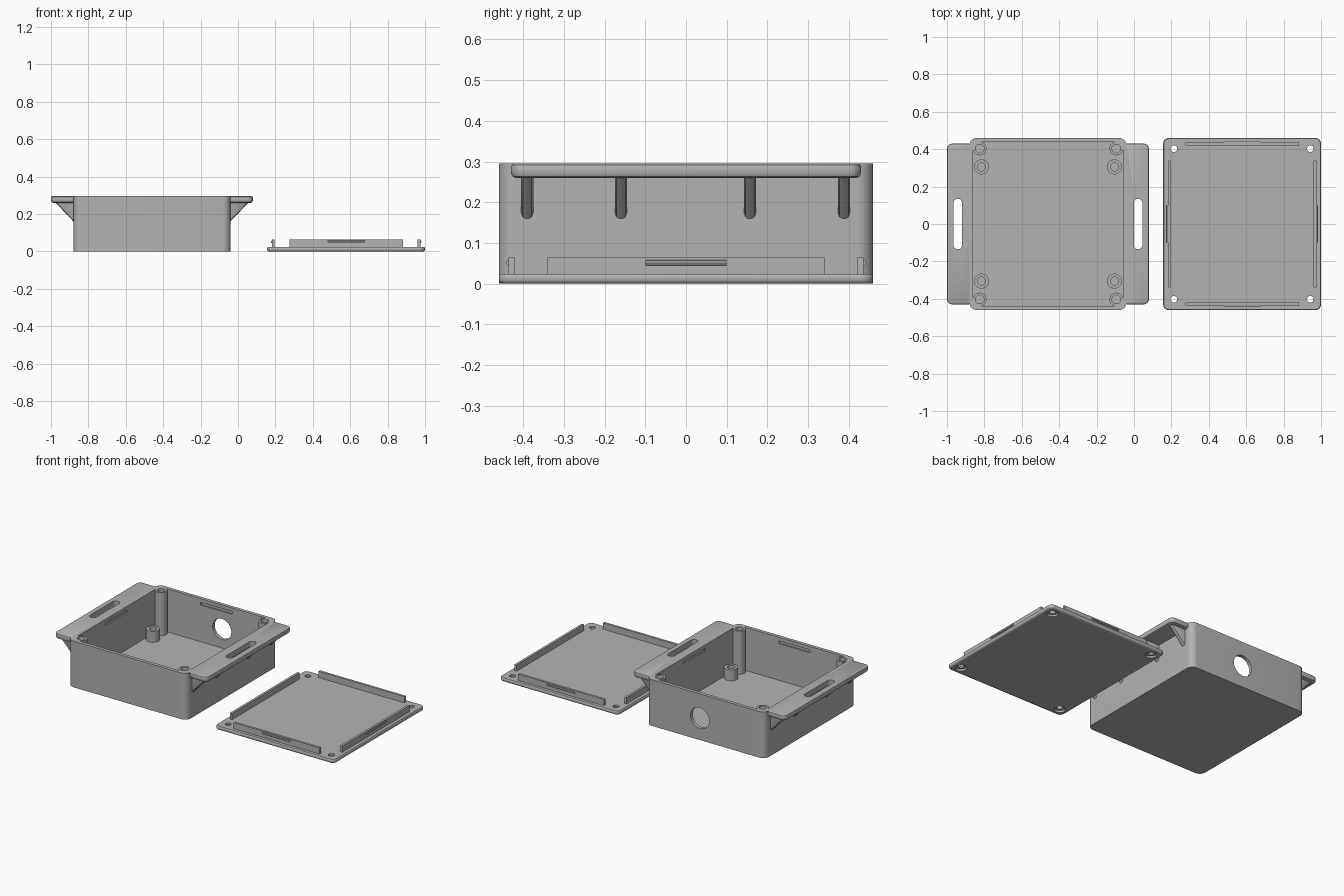
import bpy, bmesh, math

if "Cube" in bpy.data.objects:
    bpy.data.objects.remove(bpy.data.objects["Cube"])

grey = bpy.data.materials.new("matte grey")
grey.diffuse_color = (0.45, 0.45, 0.45, 1)
grey.use_nodes = True
grey.node_tree.nodes["Principled BSDF"].inputs["Base Color"].default_value = grey.diffuse_color


def make(name, bm):
    bmesh.ops.recalc_face_normals(bm, faces=bm.faces)
    mesh = bpy.data.meshes.new(name)
    bm.to_mesh(mesh)
    bm.free()
    mesh.materials.append(grey)
    ob = bpy.data.objects.new(name, mesh)
    bpy.context.collection.objects.link(ob)
    return ob


def loft(bm, rings):
    """Skin closed rings of equal length and cap both ends."""
    vs = [[bm.verts.new(p) for p in ring] for ring in rings]
    n = len(vs[0])
    for a, b in zip(vs, vs[1:]):
        for i in range(n):
            bm.faces.new((a[i], a[(i + 1) % n], b[(i + 1) % n], b[i]))
    bm.faces.new(vs[0][::-1])
    bm.faces.new(vs[-1])


def rounded(bm, cx, cy, w, d, r, layers, seg=8):
    """Rounded rectangle stacked through (inset, z) layers."""
    rings = []
    for inset, z in layers:
        q = r - inset
        ring = []
        for k, (sx, sy) in enumerate(((1, 1), (-1, 1), (-1, -1), (1, -1))):
            for i in range(seg + 1):
                a = math.pi / 2 * (k + i / seg)
                ring.append((cx + sx * (w / 2 - r) + q * math.cos(a),
                             cy + sy * (d / 2 - r) + q * math.sin(a), z))
        rings.append(ring)
    loft(bm, rings)


def cyl(bm, x, y, r, z0, z1, n=32):
    loft(bm, [[(x + r * math.cos(2 * math.pi * i / n), y + r * math.sin(2 * math.pi * i / n), z)
               for i in range(n)] for z in (z0, z1)])


def box(bm, x0, x1, y0, y1, z0, z1):
    loft(bm, [[(x0, y0, z), (x1, y0, z), (x1, y1, z), (x0, y1, z)] for z in (z0, z1)])


def boolean(ob, bm, op):
    tool = make("helper", bm)
    mod = ob.modifiers.new("cut", 'BOOLEAN')
    mod.operation, mod.solver, mod.object = op, 'EXACT', tool
    bpy.context.view_layer.objects.active = ob
    bpy.ops.object.modifier_apply(modifier=mod.name)
    bpy.data.objects.remove(tool)


def smooth(ob):
    bpy.ops.object.select_all(action='DESELECT')
    ob.select_set(True)
    bpy.context.view_layer.objects.active = ob
    bpy.ops.object.shade_smooth_by_angle(angle=math.radians(35))


BX, H, SIDES = -0.46, 0.295, (-1, 1)
CORNERS = [(sx, sy) for sx in SIDES for sy in SIDES]

# Case shell with two mounting flanges
bm = bmesh.new()
rounded(bm, BX, 0, 0.84, 0.92, 0.04, [(0, 0), (0, H)])
case = make("case", bm)
for s in SIDES:
    bm = bmesh.new()
    rounded(bm, BX + s * 0.47, 0, 0.14, 0.86, 0.03,
            [(0.012, 0.26), (0.004, 0.263), (0, 0.271), (0, 0.287), (0.002, 0.292), (0.007, H)])
    boolean(case, bm, 'UNION')

# Cavity
bm = bmesh.new()
rounded(bm, BX, 0, 0.80, 0.876, 0.035, [(0, 0.02), (0, 0.4)])
boolean(case, bm, 'DIFFERENCE')

# Screw posts in the corners and short standoffs on the floor
bm = bmesh.new()
for sx, sy in CORNERS:
    cyl(bm, BX + sx * 0.365, sy * 0.403, 0.036, 0.01, H)
    cyl(bm, BX + sx * 0.355, sy * 0.305, 0.04, 0.01, 0.09)
boolean(case, bm, 'UNION')

# Screw holes, strap slots, cable hole and snap grooves
bm = bmesh.new()
for sx, sy in CORNERS:
    cyl(bm, BX + sx * 0.365, sy * 0.403, 0.023, 0.06, 0.4)
    cyl(bm, BX + sx * 0.355, sy * 0.305, 0.022, 0.03, 0.3)
for s in SIDES:
    rounded(bm, BX + s * 0.482, 0, 0.045, 0.27, 0.022, [(0, 0.2), (0, 0.4)])
    x, y = BX + s * 0.40, s * 0.438
    box(bm, x - 0.008, x + 0.008, -0.11, 0.11, 0.254, 0.272)
    box(bm, BX - 0.11, BX + 0.11, y - 0.008, y + 0.008, 0.254, 0.272)
loft(bm, [[(-0.42 + 0.066 * math.cos(math.pi * i / 20), y, 0.14 + 0.066 * math.sin(math.pi * i / 20))
           for i in range(40)] for y in (0.40, 0.50)])
boolean(case, bm, 'DIFFERENCE')
smooth(case)

# Triangular ribs below the flanges
bm = bmesh.new()
for s in SIDES:
    for yc in (-0.39, -0.16, 0.157, 0.388):
        rings = []
        for dy, d in ((-0.015, 0.014), (-0.011, 0.004), (-0.005, 0), (0.005, 0), (0.011, 0.004), (0.015, 0.014)):
            rings.append([(BX + s * px, yc + dy, pz) for px, pz in
                          ((0.41, 0.265), (0.52 - d, 0.265), (0.42, 0.16 + d), (0.41, 0.16 + d))])
        loft(bm, rings)
smooth(make("flange_ribs", bm))

# Lid plate with rounded lower edge and countersunk screw holes
LX = 0.578
bm = bmesh.new()
rounded(bm, LX, 0, 0.844, 0.92, 0.03,
        [(0.008, 0), (0.003, 0.003), (0, 0.008), (0, 0.017), (0.002, 0.022), (0.004, 0.024)])
lid = make("lid", bm)
bm = bmesh.new()
for sx, sy in CORNERS:
    cyl(bm, LX + sx * 0.365, sy * 0.403, 0.018, -0.1, 0.1)
boolean(lid, bm, 'DIFFERENCE')
bm = bmesh.new()
for sx, sy in CORNERS:
    cyl(bm, LX + sx * 0.365, sy * 0.403, 0.033, -0.1, 0.012)
boolean(lid, bm, 'DIFFERENCE')
smooth(lid)

# Lid tongues with snap ridges on their outer sides
tongues, ridges = bmesh.new(), bmesh.new()
for s in SIDES:
    x0, x1 = sorted((LX + s * 0.382, LX + s * 0.397))
    y0, y1 = sorted((s * 0.421, s * 0.436))
    box(tongues, x0, x1, -0.34, 0.34, 0.02, 0.064)
    box(tongues, LX - 0.303, LX + 0.303, y0, y1, 0.02, 0.064)
    prof = [(0.0, 0.044), (0.004, 0.046), (0.006, 0.051), (0.004, 0.056), (0.0, 0.058), (-0.004, 0.051)]
    loft(ridges, [[(LX + s * (0.397 + o), e, z) for o, z in prof] for e in (-0.1, 0.1)])
    loft(ridges, [[(LX + e, s * (0.436 + o), z) for o, z in prof] for e in (-0.1, 0.1)])
make("lid_tongues", tongues)
smooth(make("snap_ridges", ridges))
